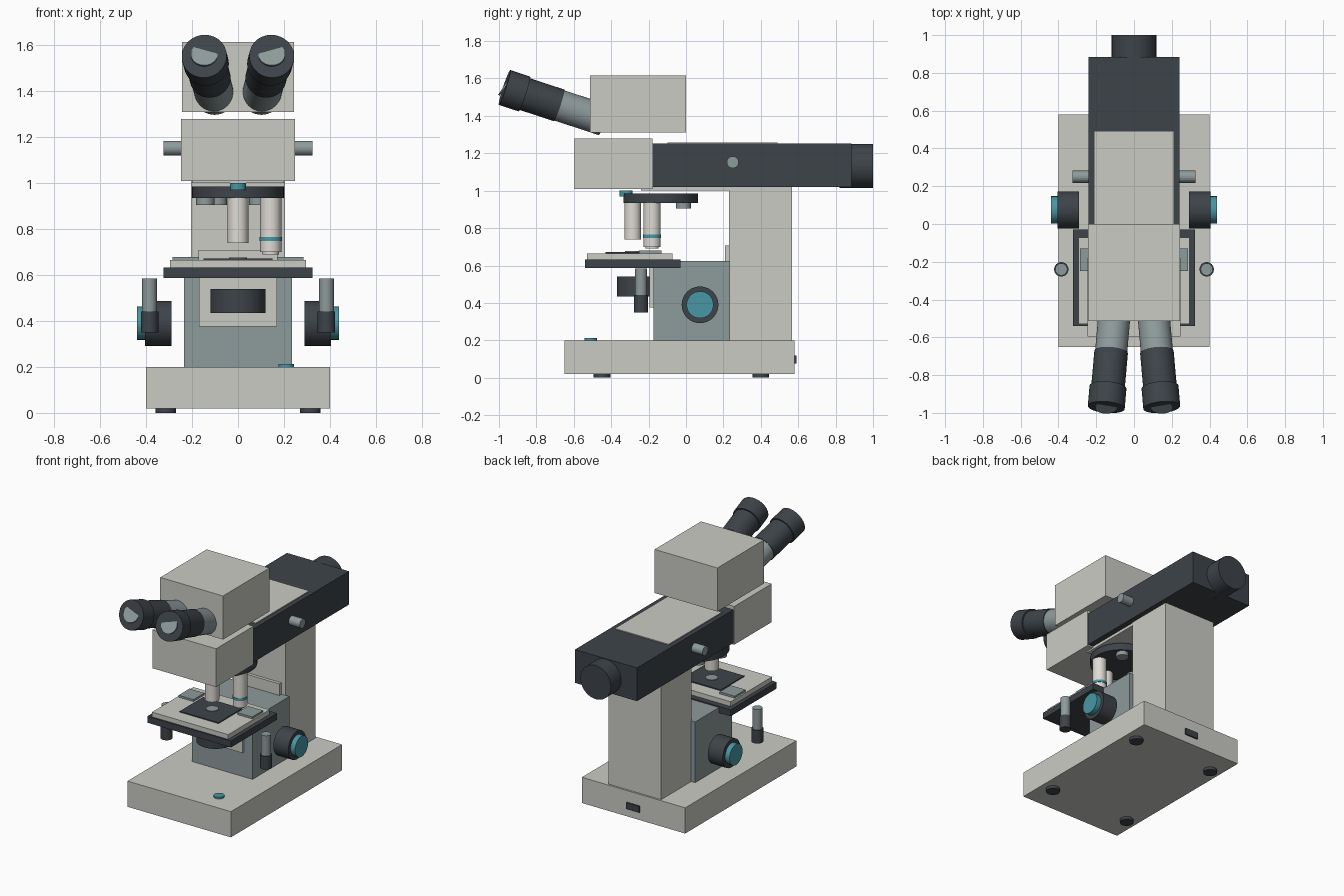
import bpy
import bmesh
import math
from mathutils import Vector, Matrix

cube = bpy.data.objects.get("Cube")
if cube:
    bpy.data.objects.remove(cube, do_unlink=True)


def material(name, rgb):
    m = bpy.data.materials.new(name)
    m.use_nodes = True
    m.diffuse_color = (*rgb, 1)
    m.node_tree.nodes["Principled BSDF"].inputs["Base Color"].default_value = (*rgb, 1)
    return m


light = material("warm light grey", (0.6, 0.6, 0.56))
dark = material("charcoal", (0.047, 0.057, 0.067))
steel = material("blue grey", (0.27, 0.325, 0.33))
teal = material("teal", (0.065, 0.31, 0.37))
white = material("objective white", (0.74, 0.71, 0.67))


def finish(name, bm, mat):
    mesh = bpy.data.meshes.new(name)
    bm.to_mesh(mesh)
    bm.free()
    mesh.materials.append(mat)
    obj = bpy.data.objects.new(name, mesh)
    bpy.context.collection.objects.link(obj)
    return obj


def box(name, mat, x, y, z):
    """Box from (min, max) pairs; a single x value means symmetric."""
    if not isinstance(x, tuple):
        x = (-x, x)
    spans = (x, y, z)
    bm = bmesh.new()
    size = [b - a for a, b in spans]
    mid = Vector([(a + b) / 2 for a, b in spans])
    bmesh.ops.create_cube(bm, size=1, matrix=Matrix.Translation(mid) @ Matrix.Diagonal((*size, 1)))
    return finish(name, bm, mat)


def rod(name, mat, start, end, radius):
    """Smooth cylinder between two points."""
    a, b = Vector(start), Vector(end)
    axis = b - a
    turn = axis.to_track_quat("Z", "Y").to_matrix().to_4x4()
    bm = bmesh.new()
    bmesh.ops.create_cone(bm, cap_ends=True, segments=48, radius1=radius, radius2=radius,
                          depth=axis.length, matrix=Matrix.Translation((a + b) / 2) @ turn)
    obj = finish(name, bm, mat)
    bpy.ops.object.select_all(action="DESELECT")
    obj.select_set(True)
    bpy.context.view_layer.objects.active = obj
    bpy.ops.object.shade_smooth_by_angle(angle=math.radians(35))
    return obj


def post(name, mat, x, y, z, radius):
    return rod(name, mat, (x, y, z[0]), (x, y, z[1]), radius)


# Base, feet, lamp button and rear switch
box("base", light, 0.4, (-0.65, 0.58), (0.02, 0.2))
for x in (-0.315, 0.315):
    for y in (-0.45, 0.4):
        post("foot", dark, x, y, (0, 0.03), 0.045)
post("base_button", teal, 0.21, -0.51, (0.19, 0.212), 0.034)
box("power_switch", dark, 0.05, (0.57, 0.59), (0.075, 0.12))

# Column and focus housing
box("column", light, 0.205, (0.23, 0.567), (0.2, 1.03))
box("focus_housing", steel, 0.235, (-0.175, 0.235), (0.2, 0.625))
box("housing_panel", light, 0.17, (-0.195, -0.17), (0.375, 0.59))
box("column_stop", light, 0.175, (0.208, 0.235), (0.6, 0.706))

# Arm with its top cover, lower mount and lamp house
box("arm", dark, 0.24, (-0.18, 0.885), (1.02, 1.253))
box("arm_cover", light, 0.208, (-0.1, 0.49), (1.24, 1.259))
box("nosepiece_mount", light, 0.2, (-0.24, 0.24), (1.0, 1.03))
rod("lamp_house", dark, (0, 0.82, 1.132), (0, 1.0, 1.132), 0.118)

# Viewing head
box("lower_head", light, 0.247, (-0.595, -0.18), (1.01, 1.278))
box("upper_head", light, 0.243, (-0.513, 0.0), (1.31, 1.615))

# Revolving nosepiece and five objective positions
pivot_y = -0.135
post("nosepiece", dark, 0, pivot_y, (0.935, 0.985), 0.2)
post("nosepiece_marker", teal, 0, -0.32, (0.97, 1.0), 0.035)
for i in range(5):
    a = math.radians(72 * i - 90)
    x, y = 0.15 * math.cos(a), pivot_y + 0.15 * math.sin(a)
    post("objective_socket", steel, x, y, (0.905, 0.94), 0.04)
    if i == 0:
        post("short_objective", white, x, y, (0.74, 0.936), 0.045)
    elif i == 1:
        post("long_objective", white, x, y, (0.7, 0.936), 0.046)
        post("objective_band", teal, x, y, (0.748, 0.766), 0.049)
        post("objective_tip", white, x, y, (0.69, 0.71), 0.035)

# Stage, specimen plate and condenser
box("stage", dark, 0.324, (-0.54, -0.03), (0.587, 0.632))
box("stage_top", light, 0.295, (-0.53, -0.072), (0.63, 0.665))
box("stage_insert", dark, 0.15, (-0.43, -0.17), (0.66, 0.672))
post("stage_aperture", steel, 0, -0.285, (0.66, 0.677), 0.04)
post("condenser", dark, 0, -0.25, (0.435, 0.54), 0.12)

# Mirrored controls and eyepieces
for side in (-1, 1):
    box("stage_clip", steel, tuple(sorted((side * 0.17, side * 0.285))), (-0.25, -0.13), (0.66, 0.679))
    post("stage_control_shaft", steel, side * 0.385, -0.24, (0.4, 0.585), 0.032)
    post("stage_control_grip", dark, side * 0.385, -0.24, (0.35, 0.442), 0.038)
    rod("focus_knob", dark, (side * 0.29, 0.075, 0.39), (side * 0.405, 0.075, 0.39), 0.098)
    rod("fine_focus_knob", teal, (side * 0.4, 0.075, 0.39), (side * 0.44, 0.075, 0.39), 0.072)
    rod("arm_knob", steel, (side * 0.23, 0.25, 1.152), (side * 0.325, 0.25, 1.152), 0.032)

    outer = Vector((side * 0.147, -0.97, 1.552))
    inner = Vector((side * 0.1, -0.44, 1.378))
    rod("eyepiece_tube", steel, outer.lerp(inner, 0.4), inner, 0.085)
    rod("eyepiece_sleeve", dark, outer.lerp(inner, 0.15), outer.lerp(inner, 0.55), 0.089)
    rod("eyecup", dark, outer, outer.lerp(inner, 0.2), 0.098)
    # Lens tilted so its upper edge sinks into the eyecup
    centre = outer + Vector((0, 0, 0.008))
    tilt = Vector((0, -math.cos(math.radians(33)), math.sin(math.radians(33))))
    rod("eyepiece_lens", steel, centre - tilt * 0.006, centre + tilt * 0.003, 0.058)
